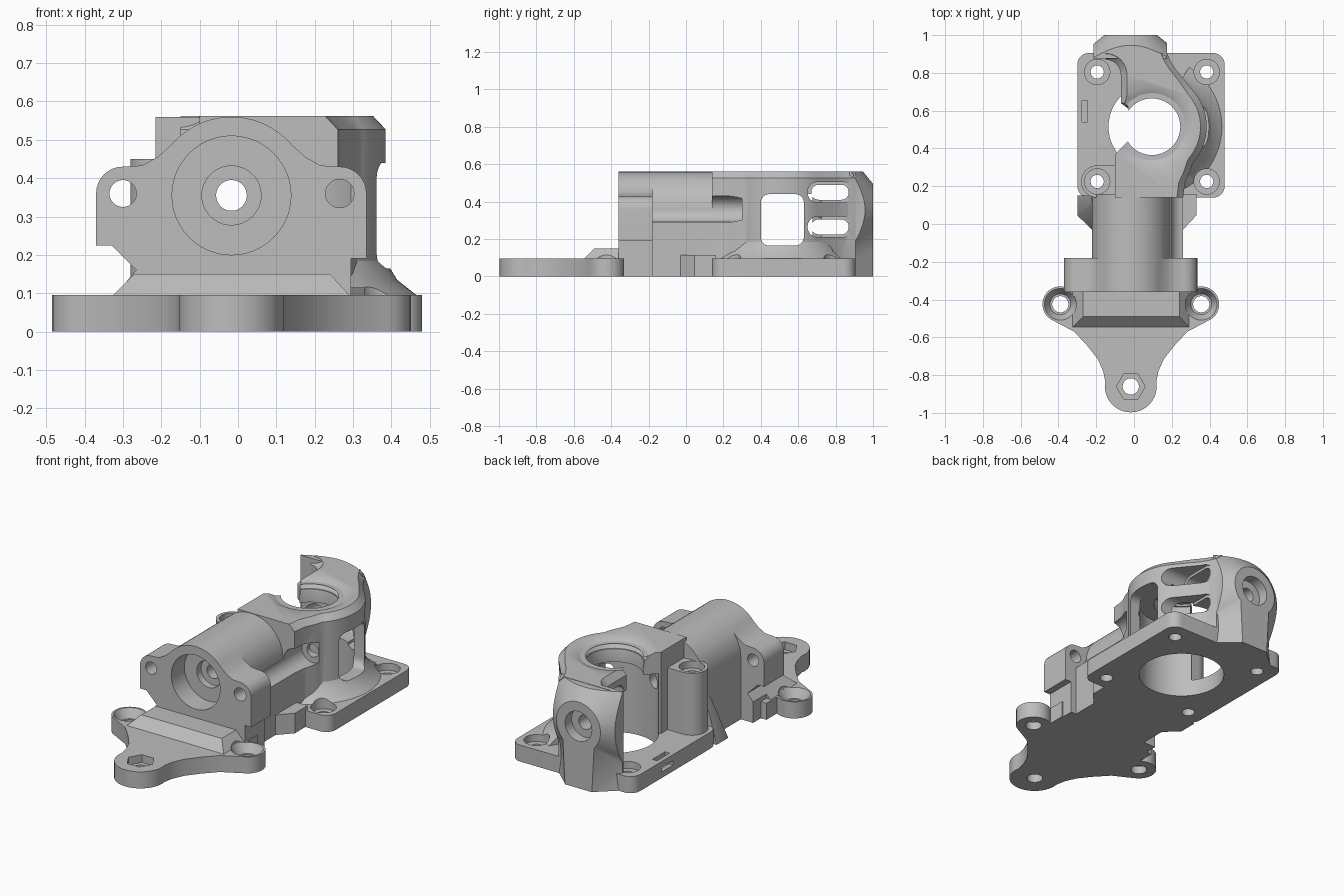
import bpy, bmesh
from math import radians, cos, sin
from mathutils import Vector

if "Cube" in bpy.data.objects:
    bpy.data.objects.remove(bpy.data.objects["Cube"])

grey = bpy.data.materials.new("plain_grey")
grey.use_nodes = True
GREY = (0.51, 0.51, 0.51, 1)
grey.diffuse_color = GREY
grey.node_tree.nodes["Principled BSDF"].inputs["Base Color"].default_value = GREY

CX, CZ = -0.017, 0.355      # bore axis
HX, HY = 0.095, 0.515       # rear housing axis
TH = 0.095                  # base thickness


def place(a, b, t, axis):
    return {"X": Vector((t, a, b)), "Y": Vector((a, t, b)), "Z": Vector((a, b, t))}[axis]


def prism(name, pts, lo, hi, axis="Z", top=None):
    """Extrude a flat outline along an axis, optionally to another outline."""
    bm = bmesh.new()
    a = [bm.verts.new(place(*p, lo, axis)) for p in pts]
    b = [bm.verts.new(place(*p, hi, axis)) for p in (top or pts)]
    n = len(pts)
    bm.faces.new(a)
    bm.faces.new(b[::-1])
    sides = [bm.faces.new((a[i], b[i], b[(i + 1) % n], a[(i + 1) % n])) for i in range(n)]
    if top:
        bmesh.ops.triangulate(bm, faces=sides)
    bmesh.ops.recalc_face_normals(bm, faces=bm.faces)
    me = bpy.data.meshes.new(name)
    bm.to_mesh(me)
    bm.free()
    me.materials.append(grey)
    ob = bpy.data.objects.new(name, me)
    bpy.context.scene.collection.objects.link(ob)
    return ob


def arc(x, y, r, a0, a1, n=14):
    return [(x + r * cos(radians(a0 + (a1 - a0) * i / n)),
             y + r * sin(radians(a0 + (a1 - a0) * i / n))) for i in range(n + 1)]


def rod(name, x, y, r, lo, hi, axis="Z", r2=None, n=48):
    ring = lambda q: arc(x, y, q, 0, 360 - 360 / n, n - 1)
    return prism(name, ring(r), lo, hi, axis, ring(r2) if r2 else None)


def box(name, x0, x1, y0, y1, z0, z1):
    return prism(name, [(x0, y0), (x1, y0), (x1, y1), (x0, y1)], z0, z1)


def rounded(x0, x1, y0, y1, r):
    return (arc(x1 - r, y1 - r, r, 0, 90, 8) + arc(x0 + r, y1 - r, r, 90, 180, 8)
            + arc(x0 + r, y0 + r, r, 180, 270, 8) + arc(x1 - r, y0 + r, r, 270, 360, 8))


def wave(d):
    """Wavy housing outline, inset by d on its sides."""
    return ([(-0.10, 0.14), (0.26 - d, 0.14), (0.27 - d, 0.22), (0.30 - d, 0.285)]
            + arc(HX, HY, 0.29 - d, -42, 42, 18)
            + [(0.265 - d, 0.765), (0.22 - d, 0.82), (0.19 - d, 0.87), (0.175 - d, 0.905), (-0.15, 0.905)]
            + arc(-0.15, 0.79, 0.08 + d, 90, 0, 8)
            + [(d - 0.07, 0.64), (-0.03, 0.61), (-0.01, 0.46), (-0.10, 0.37)])


def keyhole(r, w):
    """Round head on a straight stem, standing on the ground."""
    return [(CX - w, -0.01), (CX + w, -0.01)] + arc(CX, CZ, r, -45, 225, 36)


def combine(target, tool, operation):
    tool.hide_render = True
    bpy.context.view_layer.objects.active = target
    mod = target.modifiers.new(tool.name, "BOOLEAN")
    mod.operation, mod.solver, mod.object = operation, "EXACT", tool
    bpy.ops.object.modifier_apply(modifier=mod.name)
    bpy.data.objects.remove(tool)


# ---- solid parts ----
half = (arc(0, -0.86, 0.137, -90, 10) + [(0.146, -0.78), (0.175, -0.715), (0.23, -0.645), (0.30, -0.57)]
        + arc(0.373, -0.425, 0.095, -70, 125) + [(0.318, -0.32), (0.318, -0.25)])
outline = [(CX + x, y) for x, y in half] + [(CX - x, y) for x, y in half[:0:-1]]
bracket = prism("bracket", outline, 0, TH)

parts = [prism("rear_plate", rounded(-0.30, 0.48, 0.14, 0.905, 0.06), 0, TH)]
# sloped step in front of the flange
parts.append(prism("front_step", [(-0.33, -0.55), (0.295, -0.55), (0.295, -0.3), (-0.33, -0.3)], 0.09, 0.15,
                   top=[(-0.27, -0.49), (0.24, -0.49), (0.24, -0.3), (-0.27, -0.3)]))
# flange with two screw ears
flange = ([(-0.30, 0), (-0.30, 0.12), (-0.265, 0.16), (-0.33, 0.225), (-0.37, 0.225)]
          + arc(-0.30, 0.36, 0.07, 180, 90, 8) + [(-0.25, 0.433), (-0.21, 0.455)]
          + arc(CX, CZ, 0.205, 140, 40, 20) + [(0.176, 0.455), (0.215, 0.433)]
          + arc(0.265, 0.36, 0.07, 90, 0, 8) + [(0.335, 0.19), (0.295, 0.19), (0.295, 0)])
parts.append(prism("flange", flange, -0.36, -0.18, "Y"))
# barrel body
barrel = [(-0.222, 0)] + arc(CX, CZ, 0.205, 180, 0, 36) + [(0.26, CZ), (0.26, 0)]
parts.append(prism("barrel", barrel, -0.25, 0.16, "Y"))
# side gussets
parts.append(prism("right_gusset", [(0.24, -0.05), (0.26, -0.03), (0.33, 0.045), (0.33, 0.16), (0.24, 0.16)], 0, 0.115))
parts.append(prism("left_gusset", [(-0.20, -0.05), (-0.222, -0.03), (-0.30, 0.045), (-0.30, 0.15), (-0.20, 0.15)],
                   0, 0.26, top=[(-0.20, 0.1), (-0.222, 0.11), (-0.225, 0.12), (-0.225, 0.15), (-0.20, 0.15)]))
# rear housing with a wavy outer wall and chamfered rim
parts.append(prism("rear_housing", wave(0), 0, 0.527))
parts.append(prism("housing_rim", wave(0), 0.527, 0.562, top=wave(0.033)))
# curved foot along the right wall, in two slopes
for r0, r1, z0, z1 in ((0.383, 0.32, TH - 0.01, 0.135), (0.32, 0.28, 0.135, 0.20)):
    sector = [[(HX, HY)] + arc(HX, HY, r, -72, 58, 30) for r in (r0, r1)]
    parts.append(prism("wall_foot", sector[0], z0, z1, top=sector[1]))
# screw post
parts.append(rod("screw_post", -0.195, 0.225, 0.085, 0, 0.45))
parts.append(box("post_web", -0.195, -0.08, 0.145, 0.31, 0, 0.45))
# rear tower with a bevelled keyhole face
tower = box("rear_tower", -0.215, 0.175, 0.875, 1.0, 0, 0.56)
combine(tower, prism("tower_bevel", keyhole(0.31, 0.24), 0.86, 1.0, "Y", top=keyhole(0.14, 0.085)), "INTERSECT")
parts.append(tower)

# ---- cutters ----
cuts = [rod("cavity", HX, HY, 0.23, -0.1, 0.44, n=64),
        rod("throat", HX, HY, 0.15, 0.4, 0.6, n=64),
        rod("front_counterbore", CX, CZ, 0.155, -0.5, -0.24, "Y"),
        rod("front_seat", CX, CZ, 0.077, -0.5, -0.20, "Y"),
        rod("through_bore", CX, CZ, 0.04, -0.5, 1.1, "Y"),
        rod("rear_counterbore", CX, CZ, 0.085, 0.94, 1.1, "Y"),
        rod("right_ear_hole", 0.265, 0.36, 0.037, -0.5, 0.6, "Y"),
        rod("left_ear_hole", -0.30, 0.36, 0.035, -0.5, 0.0, "Y"),
        rod("screw_groove", 0.265, 0.36, 0.07, -0.18, 0.30, "Y"),
        prism("side_window", rounded(0.40, 0.63, 0.165, 0.44, 0.045), 0.2, 0.6, "X"),
        rod("nut_pocket", CX, -0.86, 0.076, 0.05, 0.2, n=6),
        rod("tip_hole", CX, -0.86, 0.043, -0.1, 0.2),
        box("tie_slot", -0.275, -0.245, 0.54, 0.655, 0.03, 0.2),
        box("edge_slot", -0.4, -0.26, 0.545, 0.65, 0.035, 0.06)]
# rounded mouth of the throat
for r0, r1, z0, z1 in ((0.148, 0.157, 0.47, 0.515), (0.157, 0.178, 0.515, 0.545), (0.178, 0.22, 0.545, 0.565)):
    cuts.append(rod("throat_flare", HX, HY, r0, z0, z1, r2=r1, n=64))
for z in (0.265, 0.45):
    cuts.append(prism("vent_slot", rounded(0.67, 0.87, z - 0.04, z + 0.04, 0.039), -0.5, 0.6, "X"))
    cuts.append(prism("vent_recess", rounded(0.65, 0.89, z - 0.055, z + 0.055, 0.054), 0.19, 0.59, "X"))
for x in (CX - 0.373, CX + 0.373):
    cuts.append(rod("ear_dish", x, -0.425, 0.055, 0.045, TH + 0.002, r2=0.085))
    cuts.append(rod("ear_clearance", x, -0.425, 0.084, TH, 0.19))
    cuts.append(rod("ear_bolt_hole", x, -0.425, 0.043, -0.1, 0.2))
for x in (-0.195, 0.385):
    for y in (0.225, 0.805):
        seat = 0.41 if x < 0 and y < HY else 0.055
        cuts.append(rod("plate_counterbore", x, y, 0.067, seat, 0.7 if x > 0 else 0.5))
        cuts.append(rod("plate_hole", x, y, 0.035, -0.1, 0.48))

for part in parts:
    combine(bracket, part, "UNION")
for cut in cuts:
    combine(bracket, cut, "DIFFERENCE")
bpy.ops.object.select_all(action="DESELECT")
bracket.select_set(True)
bpy.context.view_layer.objects.active = bracket
bpy.ops.object.shade_smooth_by_angle(angle=radians(28))
